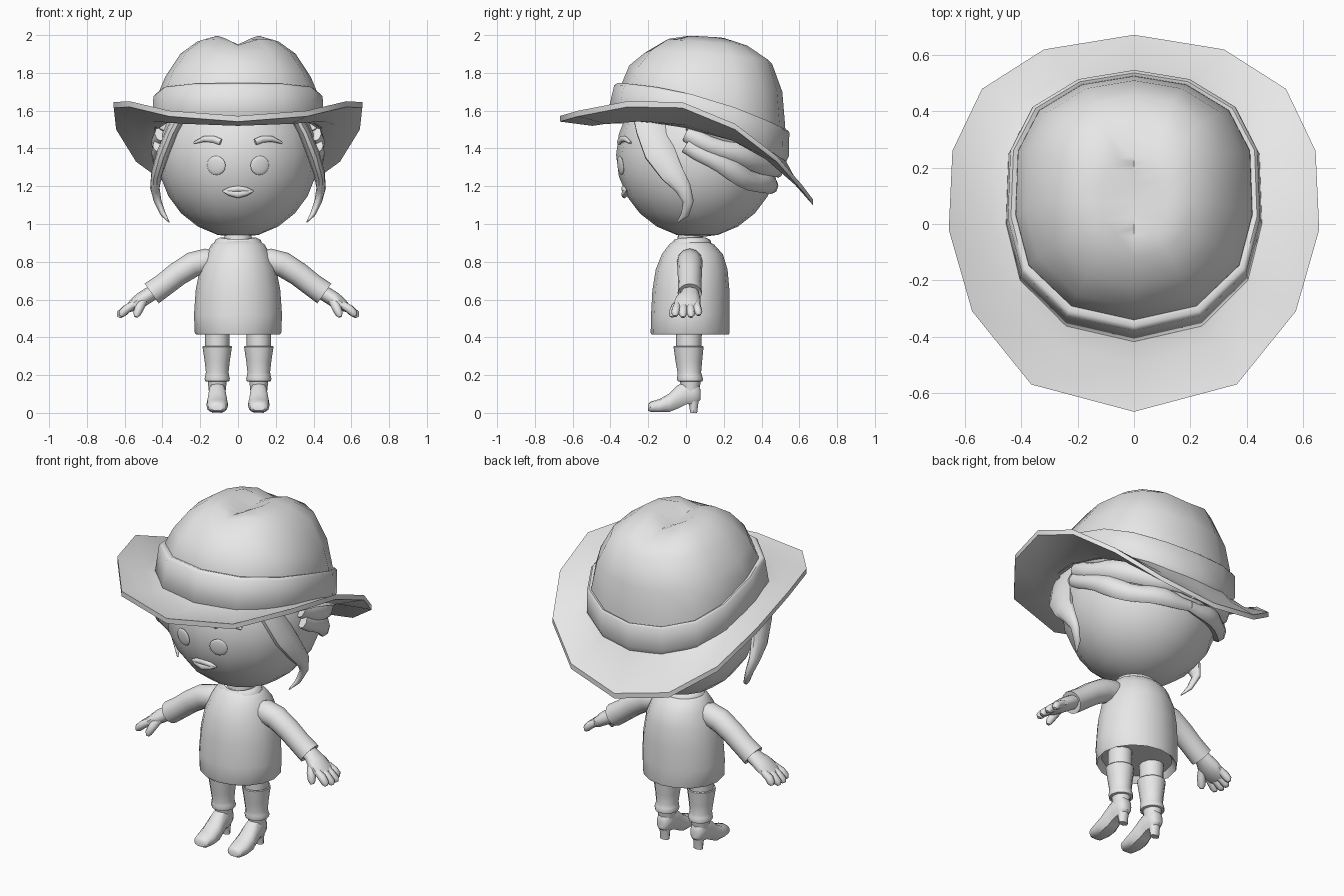
import bpy, bmesh, math
from mathutils import Vector, Matrix

if "Cube" in bpy.data.objects:
    bpy.data.objects.remove(bpy.data.objects["Cube"])

grey = bpy.data.materials.new("light_grey")
grey.diffuse_color = (0.8, 0.8, 0.8, 1)
grey.use_nodes = True
grey.node_tree.nodes["Principled BSDF"].inputs["Base Color"].default_value = grey.diffuse_color


def finish(name, bm, angle=40):
    bmesh.ops.remove_doubles(bm, verts=bm.verts, dist=0.0004)
    bmesh.ops.recalc_face_normals(bm, faces=bm.faces)
    me = bpy.data.meshes.new(name)
    bm.to_mesh(me)
    bm.free()
    me.materials.append(grey)
    ob = bpy.data.objects.new(name, me)
    bpy.context.collection.objects.link(ob)
    bpy.ops.object.select_all(action='DESELECT')
    ob.select_set(True)
    bpy.context.view_layer.objects.active = ob
    bpy.ops.object.shade_smooth_by_angle(angle=math.radians(angle))
    return ob


def loft(name, rings, caps=True, cyclic=False, angle=40):
    """Skin a list of equal-length point rings."""
    bm = bmesh.new()
    vs = [[bm.verts.new(p) for p in r] for r in rings]
    n = len(vs[0])
    pairs = list(zip(vs, vs[1:])) + ([(vs[-1], vs[0])] if cyclic else [])
    for a, b in pairs:
        for i in range(n):
            j = (i + 1) % n
            bm.faces.new((a[i], a[j], b[j], b[i]))
    if caps and not cyclic:
        bm.faces.new(vs[0])
        bm.faces.new(vs[-1])
    return finish(name, bm, angle)


def tube(name, pts, radii, ref=(0, 1, 0), n=10, angle=50):
    """Sweep an ellipse along a path; radii are (across, along ref)."""
    pts = [Vector(p) for p in pts]
    rings = []
    for i, p in enumerate(pts):
        t = (pts[min(i + 1, len(pts) - 1)] - pts[max(i - 1, 0)]).normalized()
        u = Vector(ref).cross(t).normalized()
        v = t.cross(u)
        a, b = radii[i] if isinstance(radii[i], tuple) else (radii[i], radii[i])
        rings.append([p + u * a * math.cos(k * math.tau / n) + v * b * math.sin(k * math.tau / n)
                      for k in range(n)])
    return loft(name, rings, angle=angle)


def ball(name, loc, size, rot=None, seg=16, ring=10):
    bm = bmesh.new()
    bmesh.ops.create_uvsphere(bm, u_segments=seg, v_segments=ring, radius=1)
    m = Matrix.Translation(loc) @ (rot or Matrix()) @ Matrix.Diagonal((*size, 1))
    bmesh.ops.transform(bm, matrix=m, verts=bm.verts)
    return finish(name, bm, 60)


def oval(z, rx, y0, y1, cx=0, n=16, dip=0.0):
    """Level ring; dip lowers its front."""
    return [(cx + rx * math.cos(k * math.tau / n),
             (y0 + y1) / 2 + (y1 - y0) / 2 * math.sin(k * math.tau / n),
             z - dip * max(0, -math.sin(k * math.tau / n)) ** 2) for k in range(n)]


# Head
HC, HR = Vector((0, 0.06, 1.365)), Vector((0.425, 0.43, 0.437))
ball("head", HC, HR, seg=16, ring=12)


def face_y(x, z):
    return HC.y - HR.y * math.sqrt(1 - (x / HR.x) ** 2 - ((z - HC.z) / HR.z) ** 2)


# Hat outline: 14 sides, wider toward the back
half = [(0, 1), (.44, .93), (.8, .72), (.98, .385), (1, -.135), (.89, -.55), (.53, -.885), (0, -1)]
outline = half + [(-x, y) for x, y in reversed(half[1:-1])]


def hat_ring(yf, yb, w, zf, zb, bulge=0.0, crease=0.0):
    ring = []
    for x, y in outline:
        z = zf + (zb - zf) * (y + 1) / 2 + bulge * (1 - y * y)
        z -= crease * max(0, 1 - abs(x * w) / 0.1)
        ring.append((x * w, (yf + yb) / 2 + (yb - yf) / 2 * y, z))
    return ring


# Crown with a pinch along the top
loft("hat_crown", [
    hat_ring(-.36, .53, .425, 1.62, 1.40, .05),
    hat_ring(-.34, .525, .42, 1.745, 1.52, .05),
    hat_ring(-.30, .51, .385, 1.84, 1.70),
    hat_ring(-.22, .455, .305, 1.925, 1.87, 0, .02),
    hat_ring(-.12, .34, .215, 1.982, 1.945, 0, .035),
    hat_ring(-.05, .24, .12, 2.0, 1.985, 0, .05),
    hat_ring(-.03, .22, 0, 1.945, 1.935)], caps=False, angle=50)

# Band around the crown
loft("hat_band", [
    hat_ring(-.40, .53, .44, 1.555, 1.33, .05),
    hat_ring(-.418, .545, .455, 1.575, 1.36, .05),
    hat_ring(-.38, .547, .448, 1.735, 1.485, .05),
    hat_ring(-.362, .537, .437, 1.747, 1.497, .05),
    hat_ring(-.335, .515, .415, 1.738, 1.488, .05)], caps=False, angle=60)

# Brim: raised sides, drooping back
edge = [(0, .672, 1.13), (.32, .62, 1.20), (.54, .48, 1.36), (.645, .26, 1.53), (.658, -.02, 1.645),
        (.575, -.31, 1.65), (.365, -.57, 1.60), (0, -.667, 1.572)]
outer = [Vector(p) for p in edge + [(-x, y, z) for x, y, z in reversed(edge[1:-1])]]
inner = [Vector(p) for p in hat_ring(-.38, .51, .42, 1.578, 1.37, .05)]
mid = [a.lerp(b, .4) - Vector((0, 0, .026)) for a, b in zip(inner, outer)]
drop = Vector((0, 0, .03))
loft("hat_brim", [inner, mid, outer, [p - drop for p in outer], [p - drop for p in mid],
                  [p - drop for p in inner]], cyclic=True)

# Mouth
for name, z, r in (("upper_lip", 1.187, .018), ("lower_lip", 1.157, .021)):
    xs = (-.082, -.045, 0, .045, .082)
    tube(name, [(x, face_y(x, 1.17) - .002, 1.174 + (z - 1.174) * (1 - abs(x) / .082)) for x in xs],
         [(.003, .003), (r * .8, .013), (r, .016), (r * .8, .013), (.003, .003)])

# Dress with a shallow open hem
loft("dress", [oval(.45, .20, -.155, .20), oval(.43, .21, -.17, .215), oval(.415, .222, -.183, .228),
               oval(.425, .229, -.187, .23), oval(.52, .233, -.185, .23), oval(.65, .224, -.178, .23),
               oval(.76, .203, -.16, .22), oval(.84, .17, -.128, .195), oval(.89, .142, -.09, .15),
               oval(.912, .11, -.065, .115)], angle=50)
loft("neck", [oval(.87, .075, -.05, .09), oval(.97, .07, -.04, .09)])
loft("collar", [oval(.895, .125, -.088, .135, dip=.03), oval(.915, .122, -.08, .13, dip=.025),
                oval(.928, .095, -.062, .105, dip=.01), oval(.89, .08, -.05, .09)], caps=False, angle=60)

for s, side in ((1, "left"), (-1, "right")):
    # Eye and eyebrow
    ex, ez = s * .115, 1.31
    p = Vector((ex, face_y(ex, ez) + .004, ez))
    nrm = Vector(((p.x - HC.x) / HR.x ** 2, (p.y - HC.y) / HR.y ** 2, (p.z - HC.z) / HR.z ** 2))
    ball(side + "_eye", p, (.051, .051, .01), nrm.to_track_quat('Z', 'Y').to_matrix().to_4x4())
    brow = [(.092, 1.434), (.13, 1.449), (.18, 1.45), (.232, 1.43)]
    tube(side + "_eyebrow", [(s * x, face_y(x, z), z) for x, z in brow],
         [(.017, .012), (.018, .012), (.015, .012), (.006, .008)], n=8)

    # Lock of hair beside the face
    tube(side + "_hair_lock",
         [(s * .30, -.20, 1.58), (s * .345, -.18, 1.50), (s * .395, -.14, 1.38), (s * .43, -.075, 1.27),
          (s * .44, -.015, 1.19), (s * .425, .012, 1.12), (s * .395, -.005, 1.05), (s * .365, -.045, 1.01)],
         [(.03, .085), (.032, .088), (.034, .085), (.03, .065), (.025, .045), (.02, .03), (.014, .022),
          (.003, .004)])

    # Swept-back wavy strands meeting behind the head
    for k, (z0, z1, sag, r) in enumerate(((1.53, 1.36, .0, .06), (1.47, 1.28, .03, .065),
                                          (1.42, 1.21, .075, .06))):
        pts, rad = [], []
        for i in range(13):
            f = i / 12
            a = math.radians(-8 + 98 * f)
            z = z0 + (z1 - z0) * f - sag * math.sin(f * math.pi) + .008 * math.sin(f * 14 + k * 2)
            w = math.sqrt(max(0, 1 - ((z - HC.z) / HR.z) ** 2)) * 1.015
            pts.append((s * HR.x * w * math.cos(a), HC.y + HR.y * w * math.sin(a), z))
            q = .4 + .55 * math.sin(math.pi * min(1, .1 + f * .78)) + .07 * math.sin(f * 16 + k)
            rad.append((r * q * .7, r * q))
        tube(f"{side}_hair_strand_{k + 1}", pts, rad, ref=(0, 0, 1), n=8)

    # Sleeve with cuff
    tube(side + "_sleeve",
         [(s * .10, .02, .795), (s * .17, .02, .803), (s * .24, .02, .785), (s * .32, .02, .735),
          (s * .39, .02, .68), (s * .457, .02, .632), (s * .446, .02, .64)],
         [.055, .067, .067, .064, .062, .064, .042], n=12)

    # Hand: wrist and palm, four fingers, thumb
    tube(side + "_hand",
         [(s * .43, .02, .65), (s * .47, .02, .625), (s * .51, .012, .60), (s * .55, .005, .572),
          (s * .585, .005, .548)],
         [(.038, .045), (.04, .052), (.04, .068), (.034, .072), (.018, .065)])
    for k, y in enumerate((-.052, -.015, .024, .06)):
        e = (.0, .012, .01, -.008)[k]
        tube(f"{side}_finger_{k + 1}",
             [(s * .55, y * .9 + .003, .575), (s * .59, y, .55), (s * (.613 + e), y * 1.1, .527 - e * .5),
              (s * (.62 + e), y * 1.12, .512 - e * .5)],
             [.02, .023, .021, .01], n=8)
    tube(side + "_thumb", [(s * .50, -.02, .60), (s * .52, -.055, .56), (s * .535, -.072, .525),
                           (s * .54, -.076, .508)], [.024, .025, .021, .01], n=8)

    # Leg, boot shaft and slouched ankle fold
    c = s * .11
    loft(side + "_leg", [oval(.30, .063, -.052, .08, c, 12), oval(.46, .066, -.055, .085, c, 12)])
    loft(side + "_boot_shaft",
         [oval(.10, .043, -.02, .066, c, 12), oval(.165, .05, -.032, .078, c, 12),
          oval(.168, .064, -.045, .088, c, 12), oval(.182, .067, -.048, .09, c, 12),
          oval(.196, .063, -.046, .085, c, 12), oval(.215, .06, -.045, .08, c, 12),
          oval(.27, .066, -.055, .085, c, 12), oval(.35, .078, -.066, .093, c, 12),
          oval(.355, .074, -.062, .089, c, 12), oval(.345, .062, -.05, .078, c, 12)])

    # Shoe: flat sole at the toe, arched instep, heel
    foot = []
    for y, lo, hi, w in ((-.2, .012, .045, .03), (-.188, .006, .06, .046), (-.14, .004, .073, .056),
                         (-.085, .006, .105, .056), (-.045, .022, .145, .05), (.0, .045, .17, .046),
                         (.04, .05, .17, .045), (.068, .06, .15, .034), (.078, .07, .12, .018)):
        ring = []
        for k in range(12):
            a = k * math.tau / 12
            h = (hi - lo) / 2
            sx = math.copysign(abs(math.cos(a)) ** .75, math.cos(a))
            ring.append((c + w * sx, y, max(lo, lo + h * .9 + h * 1.1 * math.sin(a))))
        foot.append(ring)
    loft(side + "_shoe", foot)
    loft(side + "_heel", [oval(0, .028, .022, .06, c, 10), oval(.04, .029, .015, .065, c, 10),
                          oval(.10, .042, -.01, .077, c, 10)])
